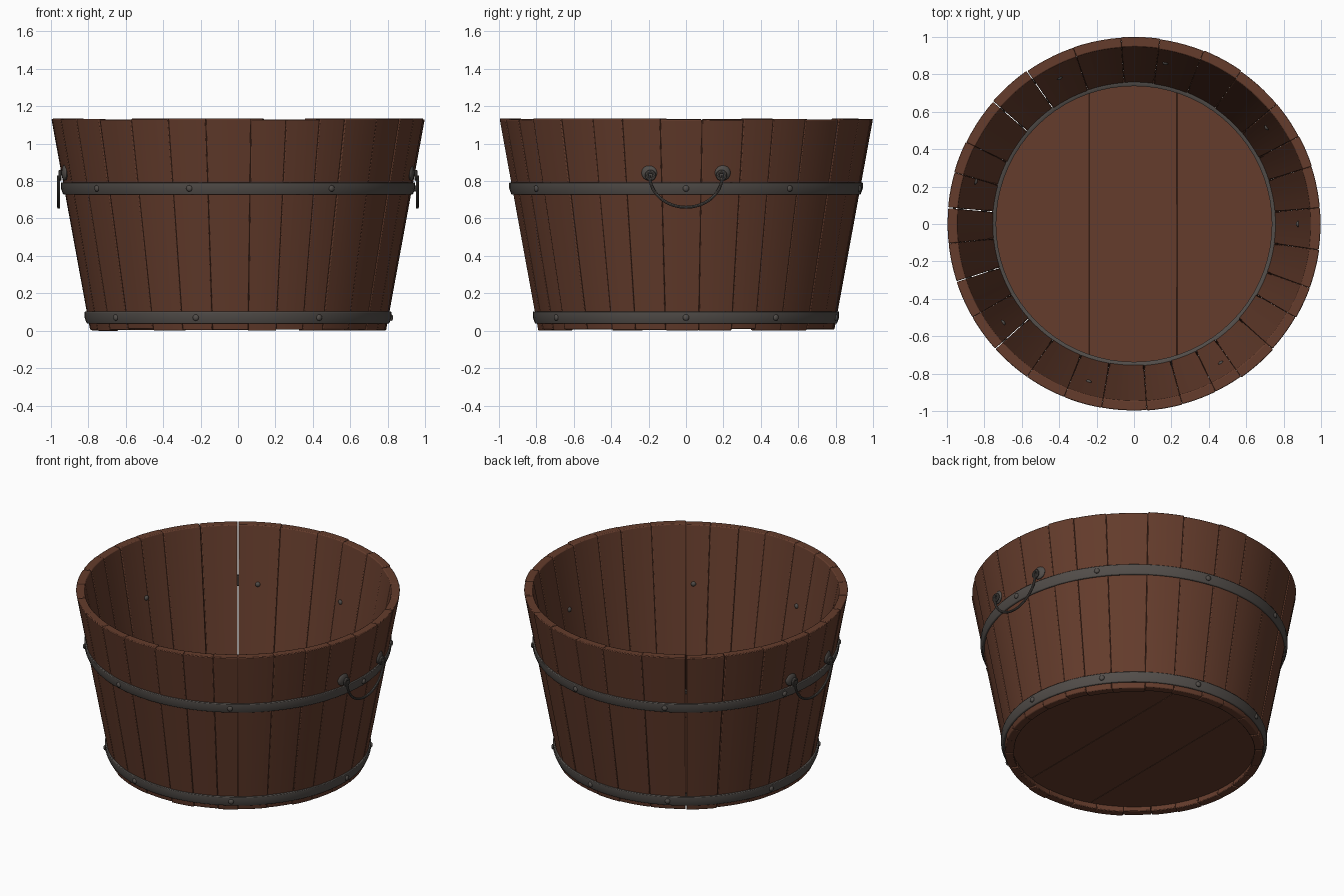
import bpy, bmesh, math, random
from mathutils import Matrix, Vector

random.seed(4)
cube = bpy.data.objects.get("Cube")
if cube:
    bpy.data.objects.remove(cube, do_unlink=True)


def material(name, rgb, rough):
    m = bpy.data.materials.new(name)
    m.use_nodes = True
    m.diffuse_color = (*rgb, 1)
    node = m.node_tree.nodes["Principled BSDF"]
    node.inputs["Base Color"].default_value = (*rgb, 1)
    node.inputs["Roughness"].default_value = rough
    return m


WOOD = material("red brown wood", (0.128, 0.045, 0.025), 0.8)
IRON = material("dark iron", (0.084, 0.074, 0.067), 0.6)
HEIGHT, R_LOW, R_TOP, WALL = 1.13, 0.79, 0.997, 0.053
parts = []


def outer(z):
    """Outer wall radius at height z."""
    return R_LOW + (R_TOP - R_LOW) * z / HEIGHT


def finish(name, bm, mat, bevel=0):
    bmesh.ops.recalc_face_normals(bm, faces=bm.faces)
    mesh = bpy.data.meshes.new(name)
    bm.to_mesh(mesh)
    bm.free()
    mesh.materials.append(mat)
    ob = bpy.data.objects.new(name, mesh)
    bpy.context.collection.objects.link(ob)
    if bevel:
        mod = ob.modifiers.new("soft edges", "BEVEL")
        mod.width, mod.segments = bevel, 2
        mod.limit_method = "ANGLE"
        mod.angle_limit = math.radians(50)
    parts.append(ob)
    return ob


def sweep(name, profile, a0, a1, steps, mat, bevel=0):
    """Turn an (r, z) profile about z from a0 to a1 degrees; a full turn closes."""
    bm = bmesh.new()
    full = a1 - a0 >= 360
    rings = []
    for i in range(steps if full else steps + 1):
        a = math.radians(a0 + (a1 - a0) * i / steps)
        rings.append([bm.verts.new((r * math.cos(a), r * math.sin(a), z)) for r, z in profile])
    n = len(profile)
    for i in range(steps):
        p, q = rings[i], rings[(i + 1) % len(rings)]
        for j in range(n):
            k = (j + 1) % n
            bm.faces.new((p[j], p[k], q[k], q[j]))
    if not full:
        bm.faces.new(rings[0])
        bm.faces.new(rings[-1])
    return finish(name, bm, mat, bevel)


def dome(name, angle, r, z, depth, size):
    """Flattened ball facing outward at the given angle."""
    bm = bmesh.new()
    bmesh.ops.create_uvsphere(bm, u_segments=14, v_segments=8, radius=1)
    a = math.radians(angle)
    bm.transform(Matrix.Translation((r * math.cos(a), r * math.sin(a), z))
                 @ Matrix.Rotation(a, 4, "Z") @ Matrix.Diagonal((depth, size, size, 1)))
    return finish(name, bm, IRON)


def tube(name, points, radius, closed=False, sides=8):
    """Round rod along points lying in a plane of constant x."""
    bm = bmesh.new()
    n = len(points)
    rings = []
    for i, p in enumerate(points):
        before = points[(i - 1) % n] if closed or i else p
        after = points[(i + 1) % n] if closed or i < n - 1 else p
        side = (after - before).normalized().cross(Vector((1, 0, 0)))
        rings.append([bm.verts.new(p + radius * (side * math.cos(t) + Vector((math.sin(t), 0, 0))))
                      for t in (math.tau * k / sides for k in range(sides))])
    for i in range(n if closed else n - 1):
        p, q = rings[i], rings[(i + 1) % n]
        for k in range(sides):
            m = (k + 1) % sides
            bm.faces.new((p[k], p[m], q[m], q[k]))
    if not closed:
        bm.faces.new(rings[0])
        bm.faces.new(rings[-1])
    return finish(name, bm, IRON)


# Staves of uneven width, a few of them parted by open cracks
edges = [-8, 5, 18, 28, 40, 55, 68, 82, 94, 109, 125, 139, 154, 164, 175, 186,
         198, 210, 222, 235, 248, 260, 274, 285, 296, 305, 318, 330, 340, 352]
cracks = {125, 139, 175, 198, 222}
for i, (a0, a1) in enumerate(zip(edges, edges[1:])):
    low = random.uniform(0, 0.01)
    top = HEIGHT + random.uniform(-0.002, 0.005)
    d = random.uniform(-0.002, 0.003)
    start, end = (0.13 if a in cracks else 0.005 for a in (a0, a1))
    profile = [(outer(low) + d, low), (outer(top) + d, top),
               (outer(top) + d - WALL, top), (outer(low) + d - WALL, low)]
    sweep(f"stave_{i + 1}", profile, a0 + start, a1 - end, 5, WOOD, 0.005)

# Floor planks, cut to the round
FLOOR_R = 0.75
cuts = [-FLOOR_R, -0.24, 0.23, FLOOR_R]
for i, (x0, x1) in enumerate(zip(cuts, cuts[1:])):
    xs = [FLOOR_R * math.cos(math.pi * k / 48) for k in range(49)]
    xs = [x0] + sorted(x for x in xs if x0 + 0.001 < x < x1 - 0.001) + [x1]
    arc = [(x, math.sqrt(FLOOR_R ** 2 - x * x)) for x in xs]
    outline = arc + [(x, -y) for x, y in reversed(arc)]
    bm = bmesh.new()
    face = bm.faces.new([bm.verts.new((x, y, 0.042)) for x, y in outline])
    lifted = bmesh.ops.extrude_face_region(bm, geom=[face])["geom"]
    bmesh.ops.translate(bm, vec=(0, 0, 0.036),
                        verts=[v for v in lifted if isinstance(v, bmesh.types.BMVert)])
    bmesh.ops.remove_doubles(bm, verts=bm.verts, dist=0.0001)
    finish(f"floor_plank_{i + 1}", bm, WOOD, 0.003)

# Iron ring around the floor
sweep("floor_ring", [(0.736, 0.05), (0.76, 0.05), (0.76, 0.1), (0.748, 0.1), (0.736, 0.094)],
      0, 360, 72, IRON)

# Hoops with a slightly bulging face, and the rivets through them
rivet_angles = [0, 36, 79, 117, 165, 217, 254, 302]
for label, z0, z1 in (("upper", 0.728, 0.793), ("lower", 0.038, 0.103)):
    mid = (z0 + z1) / 2
    sweep(f"{label}_hoop", [(outer(z0) - 0.01, z0), (outer(z0) + 0.01, z0),
                            (outer(mid) + 0.016, mid), (outer(z1) + 0.01, z1),
                            (outer(z1) - 0.01, z1)],
          0, 360, 72, IRON, 0.004)
    for i, a in enumerate(rivet_angles):
        dome(f"{label}_rivet_{i + 1}", a, outer(mid) + 0.015, mid, 0.011, 0.017)
        if label == "upper":
            dome(f"inner_rivet_{i + 1}", a, outer(mid) - WALL, mid, 0.012, 0.016)

# Swinging handles with bosses and eyes on both sides
for s, side in ((1, "left"), (-1, "right")):
    x = s * 0.957
    for e, end in ((1, "back"), (-1, "front")):
        a = 12 * e if s > 0 else 180 - 12 * e
        dome(f"{side}_{end}_boss", a, outer(0.845), 0.845, 0.016, 0.043)
        ring = [Vector((s * 0.95, e * 0.19 + 0.021 * math.cos(t), 0.83 + 0.021 * math.sin(t)))
                for t in (math.tau * k / 16 for k in range(16))]
        tube(f"{side}_{end}_eye", ring, 0.009, True)
    bow = [Vector((x, 0.195 * math.cos(t), 0.83 - 0.17 * math.sin(t)))
           for t in (math.pi * k / 28 for k in range(29))]
    tube(f"{side}_handle", bow, 0.008)

# Smooth shading with sharp edges kept
bpy.ops.object.select_all(action="DESELECT")
for ob in parts:
    ob.select_set(True)
bpy.context.view_layer.objects.active = parts[0]
bpy.ops.object.shade_smooth_by_angle(angle=math.radians(35))
